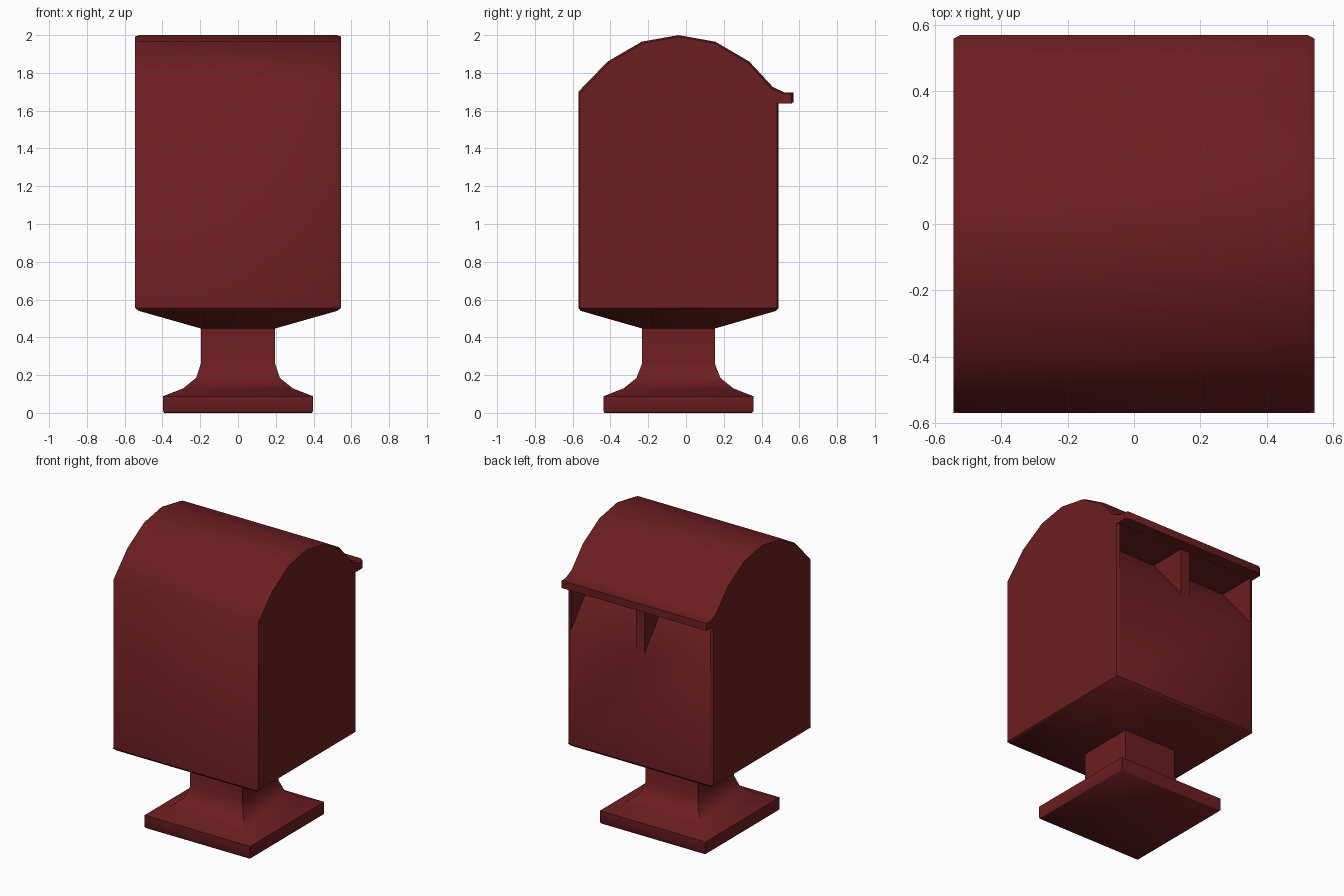
import bpy, bmesh, math

if "Cube" in bpy.data.objects:
    bpy.data.objects.remove(bpy.data.objects["Cube"])

YC = -0.04          # depth centre of box and pedestal

red = bpy.data.materials.new("dark_red")
red.diffuse_color = (0.15, 0.013, 0.015, 1)
red.use_nodes = True
red.node_tree.nodes["Principled BSDF"].inputs["Base Color"].default_value = red.diffuse_color


def loft(name, rings, cap_start=True, cap_end=True):
    """Skin a list of equally sized point rings into one mesh object."""
    bm = bmesh.new()
    loops = [[bm.verts.new(p) for p in ring] for ring in rings]
    for a, b in zip(loops, loops[1:]):
        for i in range(len(a)):
            j = (i + 1) % len(a)
            bm.faces.new((a[i], a[j], b[j], b[i]))
    if cap_start:
        bm.faces.new(loops[0][::-1])
    if cap_end:
        bm.faces.new(loops[-1])
    bmesh.ops.recalc_face_normals(bm, faces=bm.faces)
    mesh = bpy.data.meshes.new(name)
    bm.to_mesh(mesh)
    bm.free()
    mesh.materials.append(red)
    obj = bpy.data.objects.new(name, mesh)
    bpy.context.collection.objects.link(obj)
    return obj


def activate(obj):
    bpy.ops.object.select_all(action='DESELECT')
    obj.select_set(True)
    bpy.context.view_layer.objects.active = obj


# Box: side profile with arched roof and rear lip, swept across x with chamfered ends
Z0 = 0.555
profile = [(-0.57, Z0), (-0.57, 1.70), (-0.415, 1.86), (-0.235, 1.965), (-0.04, 2.0),
           (0.155, 1.965), (0.335, 1.86), (0.46, 1.725), (0.525, 1.695), (0.57, 1.695),
           (0.57, 1.645), (0.49, 1.645), (0.49, Z0)]


def section(x, sy=1.0, sz=1.0):
    return [(x, YC + (y - YC) * sy, Z0 + (z - Z0) * sz) for y, z in profile]


box = loft("mailbox_box", [section(-0.545, 0.982, 0.994), section(-0.525),
                           section(0.525), section(0.545, 0.982, 0.994)])

# Two wedge-shaped letter slots under the lip
activate(box)
for side in (-1, 1):
    wedge = [(0.49, 1.33), (0.23, 1.644), (0.55, 1.644), (0.55, 1.33)]
    cutter = loft("slot_cutter", [[(side * x, y, z) for y, z in wedge] for x in (0.033, 0.522)])
    cutter.hide_render = True
    mod = box.modifiers.new("slot", 'BOOLEAN')
    mod.operation = 'DIFFERENCE'
    mod.solver = 'EXACT'
    mod.object = cutter
    bpy.ops.object.modifier_apply(modifier=mod.name)
    bpy.data.objects.remove(cutter)

# Open the underside of the box where the pedestal joins
bm = bmesh.new()
bm.from_mesh(box.data)
under = [f for f in bm.faces if all(abs(v.co.z - Z0) < 1e-4 for v in f.verts)]
bmesh.ops.delete(bm, geom=under, context='FACES')
bm.to_mesh(box.data)
bm.free()

# Pedestal: square foot, flared neck and funnel underside
steps = [(0.39, 0.39, 0.0), (0.397, 0.397, 0.008), (0.397, 0.397, 0.088), (0.29, 0.29, 0.13),
         (0.222, 0.222, 0.185), (0.197, 0.193, 0.26), (0.197, 0.193, 0.447),
         (0.525, 0.517, 0.54), (0.545, 0.53, Z0)]
pedestal = loft("pedestal", [[(sx * hx, YC + sy * hy, z) for sx, sy in
                              ((-1, -1), (1, -1), (1, 1), (-1, 1))]
                             for hx, hy, z in steps], cap_end=False)

for obj in (box, pedestal):
    activate(obj)
    bpy.ops.object.shade_smooth_by_angle(angle=math.radians(50))
